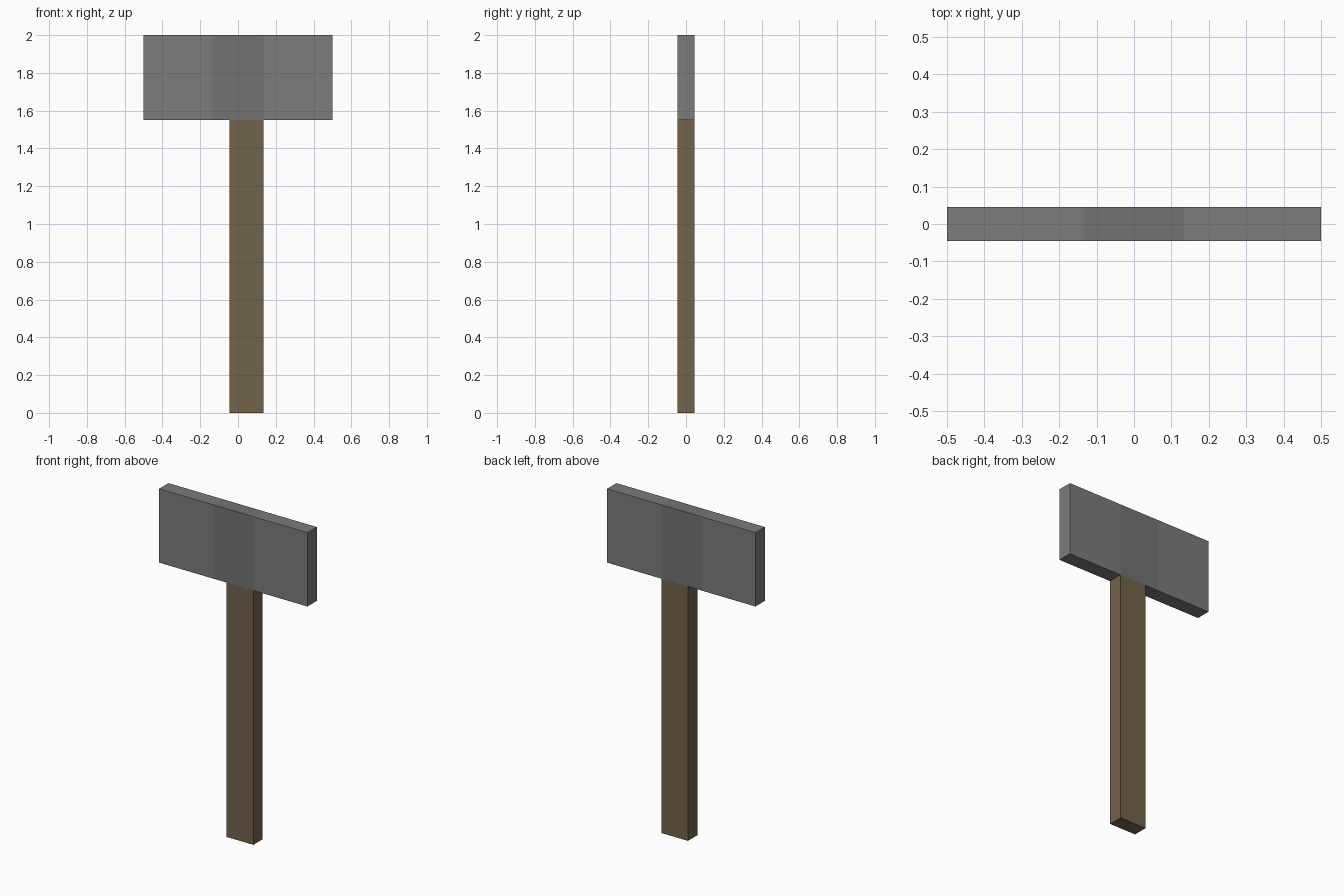
import bpy, bmesh
from mathutils import Matrix, Vector

if "Cube" in bpy.data.objects:
    bpy.data.objects.remove(bpy.data.objects["Cube"])


def material(name, rgb):
    mat = bpy.data.materials.new(name)
    mat.diffuse_color = (*rgb, 1)
    mat.use_nodes = True
    mat.node_tree.nodes["Principled BSDF"].inputs["Base Color"].default_value = mat.diffuse_color
    return mat


def box(name, lo, hi, mats, cuts=(), band=0):
    """Box between two corners, split at the x cuts; faces inside the band use mats[1]."""
    lo, hi = Vector(lo), Vector(hi)
    bm = bmesh.new()
    bmesh.ops.create_cube(bm, size=1, matrix=Matrix.Translation((lo + hi) / 2)
                          @ Matrix.Diagonal((*(hi - lo), 1)))
    for x in cuts:
        bmesh.ops.bisect_plane(bm, geom=bm.verts[:] + bm.edges[:] + bm.faces[:],
                               plane_co=(x, 0, 0), plane_no=(1, 0, 0))
    for f in bm.faces:
        f.material_index = int(abs(f.calc_center_median().x) < band)
    mesh = bpy.data.meshes.new(name)
    bm.to_mesh(mesh)
    bm.free()
    for m in mats:
        mesh.materials.append(m)
    obj = bpy.data.objects.new(name, mesh)
    bpy.context.collection.objects.link(obj)
    return obj


steel = material("steel", (0.20, 0.20, 0.205))
dark_steel = material("dark_steel", (0.17, 0.17, 0.175))
wood = material("wood", (0.175, 0.125, 0.068))

# Hammer head with a darker middle band
box("hammer_head", (-0.5, -0.045, 1.55), (0.5, 0.045, 2.0),
    [steel, dark_steel], cuts=(-0.135, 0.135), band=0.135)

# Handle, set slightly off centre
box("handle", (-0.045, -0.045, 0), (0.135, 0.045, 1.55), [wood])
